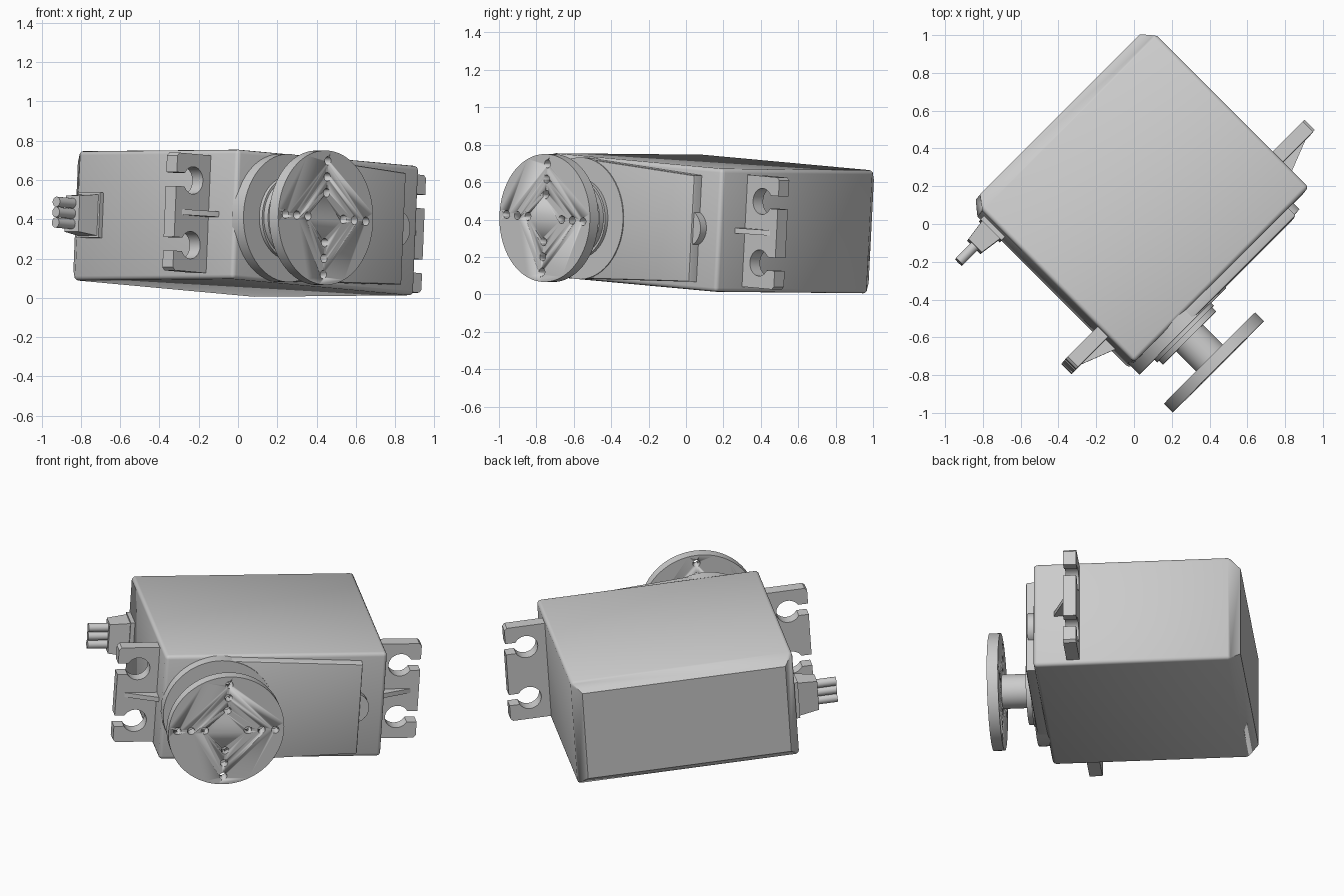
import bpy, bmesh, math
from mathutils import Matrix, Vector

if "Cube" in bpy.data.objects:
    bpy.data.objects.remove(bpy.data.objects["Cube"])

# One plain grey plastic
grey = bpy.data.materials.new("grey plastic")
grey.use_nodes = True
grey.diffuse_color = (0.6, 0.6, 0.6, 1)
grey.node_tree.nodes["Principled BSDF"].inputs["Base Color"].default_value = (0.6, 0.6, 0.6, 1)

# Motor frame: X = along the shaft, Y = along the case, Z = case thickness
long_axis = Vector((0.706, 0.706, -0.065)).normalized()
shaft_axis = Vector((0.707, -0.707, 0.007))
shaft_axis = (shaft_axis - long_axis * shaft_axis.dot(long_axis)).normalized()
up_axis = shaft_axis.cross(long_axis)
FRAME = Matrix((shaft_axis, long_axis, up_axis)).transposed().to_4x4()
FRAME.translation = (0, 0, 0.38)

MID = 0.008            # mid height of the case
END_A, END_B = -0.54, 0.772   # ends of the case
HALF = 0.33            # half the case thickness
SHAFT = -0.22          # shaft position along the case


def finish(bm, name):
    bmesh.ops.recalc_face_normals(bm, faces=bm.faces)
    mesh = bpy.data.meshes.new(name)
    bm.to_mesh(mesh)
    bm.free()
    mesh.materials.append(grey)
    ob = bpy.data.objects.new(name, mesh)
    bpy.context.collection.objects.link(ob)
    ob.matrix_world = FRAME
    bpy.ops.object.select_all(action='DESELECT')
    ob.select_set(True)
    bpy.context.view_layer.objects.active = ob
    bpy.ops.object.shade_smooth_by_angle(angle=math.radians(35))
    return ob


def loft(sections):
    """Skin a list of closed rings with the same number of points."""
    bm = bmesh.new()
    rings = [[bm.verts.new(p) for p in s] for s in sections]
    n = len(rings[0])
    for a, b in zip(rings, rings[1:]):
        for i in range(n):
            j = (i + 1) % n
            bm.faces.new((a[i], a[j], b[j], b[i]))
    bm.faces.new(rings[0])
    bm.faces.new(rings[-1])
    bmesh.ops.recalc_face_normals(bm, faces=bm.faces)
    return bm


def plate(pts, x0, x1):
    """Outline in (along, up), extruded along the shaft direction."""
    return loft([[(x, p, q) for p, q in pts] for x in (x0, x1)])


def circle(y, z, r, n=64):
    return [(y + r * math.cos(2 * math.pi * i / n), z + r * math.sin(2 * math.pi * i / n))
            for i in range(n)]


def disc(name, y, r, x0, x1, n=64):
    return finish(plate(circle(y, MID, r, n), x0, x1), name)


def rect(a0, a1, b0, b1):
    return [(a0, b0), (a1, b0), (a1, b1), (a0, b1)]


# Case: box with a chamfered back and softly rounded front and long edges
BACK, CHAMFER, FRONT = -0.685, -0.615, 0.52
bm = loft([[(x, y, z) for y, z in rect(END_A + i, END_B - i, MID - HALF + i, MID + HALF - i)]
           for x, i in ((BACK, 0.055), (CHAMFER, 0), (FRONT, 0))])
soft = [e for e in bm.edges if max(v.co.x for v in e.verts) > 0]
bmesh.ops.bevel(bm, geom=soft, offset=0.022, segments=3, affect='EDGES', profile=0.5)
finish(bm, "case")

# Gear cover: tapered plate running from the round boss
bm = plate([(SHAFT, MID - 0.322), (0.62, MID - 0.285), (0.62, MID + 0.285), (SHAFT, MID + 0.322)],
           FRONT - 0.02, 0.578)
rim = [e for e in bm.edges if min(v.co.x for v in e.verts) > 0.57]
bmesh.ops.bevel(bm, geom=rim, offset=0.012, segments=2, affect='EDGES', profile=0.5)
finish(bm, "gear_cover")
disc("cover_button", 0.58, 0.095, FRONT - 0.02, 0.565)

# Shaft stack
disc("shaft_boss", SHAFT, 0.326, FRONT - 0.02, 0.584)
disc("shaft_collar", SHAFT, 0.212, 0.57, 0.605)
disc("shaft_bearing", SHAFT, 0.2, 0.6, 0.635)
disc("shaft", SHAFT, 0.1, 0.62, 0.8, 48)

# Horn: round disc with a cross of through holes
horn = disc("horn", SHAFT, 0.342, 0.785, 0.85, 96)
bm = bmesh.new()
for arm in range(4):
    for r in (0.127, 0.208, 0.29):
        a = arm * math.pi / 2
        spot = Vector((0.817, SHAFT + r * math.cos(a), MID + r * math.sin(a)))
        bmesh.ops.create_cone(bm, cap_ends=True, segments=20, radius1=0.022, radius2=0.022, depth=0.2,
                              matrix=Matrix.Translation(spot) @ Matrix.Rotation(math.pi / 2, 4, 'Y'))
cutter = finish(bm, "horn_hole_cutter")
cutter.hide_render = True
mod = horn.modifiers.new("holes", 'BOOLEAN')
mod.operation, mod.solver, mod.object = 'DIFFERENCE', 'EXACT', cutter
bpy.context.view_layer.objects.active = horn
bpy.ops.object.modifier_apply(modifier=mod.name)
bpy.data.objects.remove(cutter)

# Mounting tabs with two keyhole slots, each stiffened by a thin rib
TAB, TAB_HALF, HOLE_OUT, HOLE_Z, HOLE_R = 0.24, 0.3, 0.12, 0.165, 0.07


def keyhole(z):
    pts = []
    for i in range(25):
        a = math.radians(-30 - 300 * i / 24)
        pts.append((HOLE_OUT + HOLE_R * math.cos(a), z + HOLE_R * math.sin(a)))
    gap = HOLE_R / 2
    return [(TAB, z - gap)] + pts + [(TAB, z + gap)]


c = 0.015
outline = ([(-0.02, -TAB_HALF), (TAB - c, -TAB_HALF), (TAB, c - TAB_HALF)]
           + keyhole(-HOLE_Z) + keyhole(HOLE_Z)
           + [(TAB, TAB_HALF - c), (TAB - c, TAB_HALF), (-0.02, TAB_HALF)])
for side, end, sign in (("right", END_A, -1), ("left", END_B, 1)):
    finish(plate([(end + sign * d, MID + z) for d, z in outline], 0.25, 0.326), side + "_tab")
    rib = [(0.31, -0.02), (0.4, -0.02), (0.4, 0), (0.326, 0.19), (0.31, 0.19)]
    finish(loft([[(x, end + sign * d, MID + h) for x, d in rib] for h in (-0.014, 0.014)]),
           side + "_tab_rib")

# Cable outlet: base flange, tapered block and three wires
CABLE = -0.513


def block(name, steps):
    finish(loft([[(x, y, z) for x, z in rect(CABLE - a, CABLE + a, MID - b, MID + b)]
                 for y, a, b in steps]), name)


block("cable_flange", [(END_A + 0.02, 0.078, 0.115), (END_A - 0.025, 0.078, 0.115)])
block("cable_relief", [(END_A, 0.07, 0.108), (-0.683, 0.05, 0.092)])
for i in (-1, 0, 1):
    ring = circle(CABLE, MID + i * 0.053, 0.026, 24)
    finish(loft([[(x, y, z) for x, z in ring] for y in (-0.67, -0.8)]), "wire_%d" % (i + 2))
